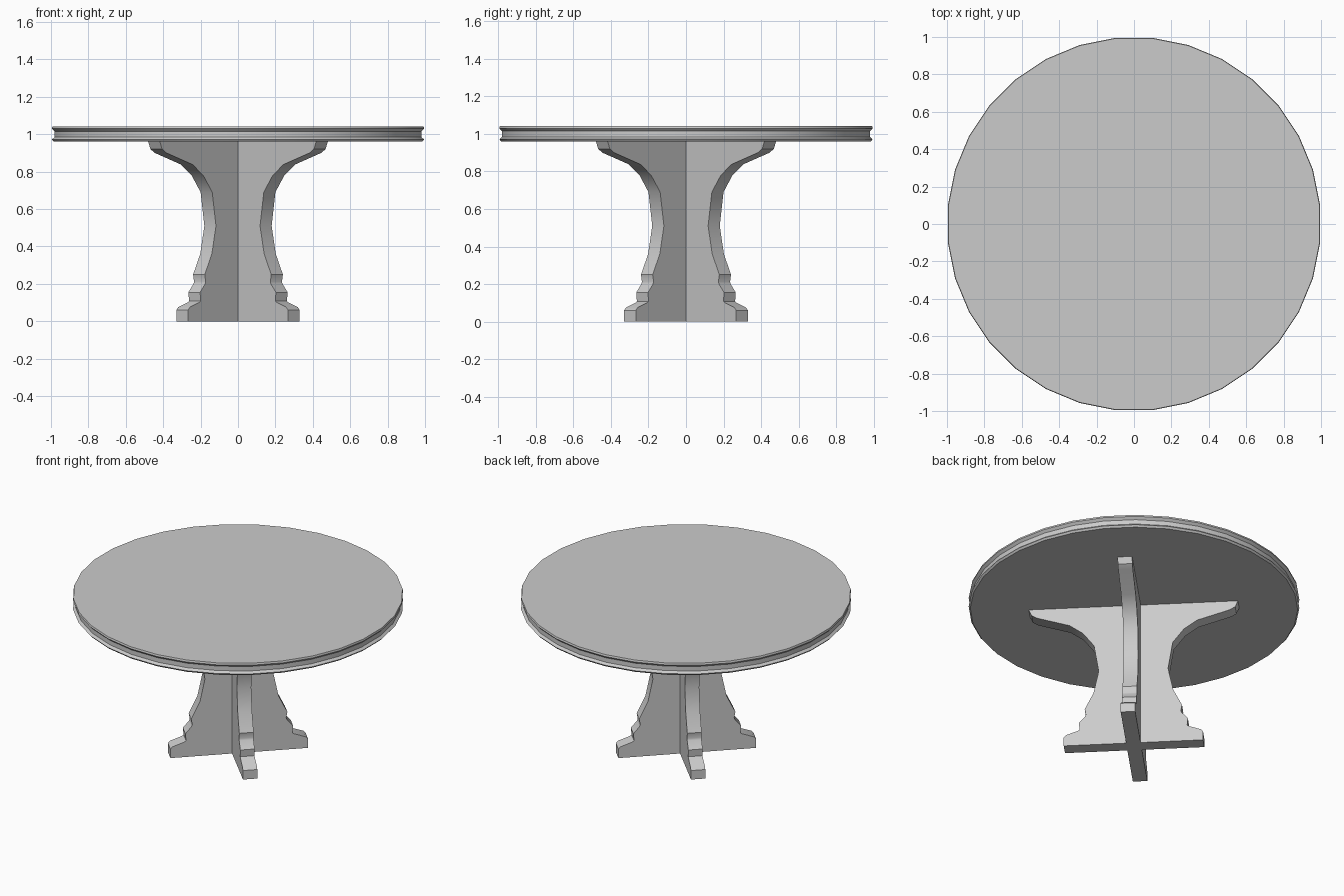
import bpy
import bmesh
from math import pi, sqrt, radians
from mathutils import Matrix, Vector

cube = bpy.data.objects.get("Cube")
if cube:
    bpy.data.objects.remove(cube, do_unlink=True)

grey = bpy.data.materials.new("plain grey")
grey.use_nodes = True
colour = (0.6, 0.6, 0.6, 1)
grey.diffuse_color = colour
grey.node_tree.nodes["Principled BSDF"].inputs["Base Color"].default_value = colour


def finish(bm, name, angle):
    bmesh.ops.recalc_face_normals(bm, faces=bm.faces)
    mesh = bpy.data.meshes.new(name)
    bm.to_mesh(mesh)
    bm.free()
    mesh.materials.append(grey)
    obj = bpy.data.objects.new(name, mesh)
    bpy.context.collection.objects.link(obj)
    bpy.ops.object.select_all(action="DESELECT")
    obj.select_set(True)
    bpy.context.view_layer.objects.active = obj
    bpy.ops.object.shade_smooth_by_angle(angle=radians(angle))
    return obj


# Round top: stacked rings with a shallow groove around the rim
SIDES = 32
RIM = [(0.99, 0.96), (1.0, 0.972), (0.985, 0.985),
       (0.985, 1.015), (1.0, 1.03), (0.997, 1.042)]
bm = bmesh.new()
rings = []
for radius, z in RIM:
    place = Matrix.Translation((0, 0, z)) @ Matrix.Rotation(pi / SIDES, 4, "Z")
    ring = bmesh.ops.create_circle(bm, segments=SIDES, radius=radius, matrix=place)
    rings.append(ring["verts"])
for low, high in zip(rings, rings[1:]):
    for i in range(SIDES):
        j = (i + 1) % SIDES
        bm.faces.new((low[i], low[j], high[j], high[i]))
bm.faces.new(rings[0])
bm.faces.new(rings[-1])
finish(bm, "table_top", 30)

# Pedestal: two shaped boards crossing on the diagonals
THICK = 0.088
EDGE = [(0.33, 0.0), (0.33, 0.06), (0.32, 0.075), (0.27, 0.1), (0.262, 0.108),
        (0.265, 0.155), (0.238, 0.2), (0.235, 0.212), (0.24, 0.25), (0.202, 0.36),
        (0.18, 0.51), (0.2, 0.69), (0.248, 0.78), (0.305, 0.838), (0.445, 0.9),
        (0.468, 0.92), (0.48, 0.96)]


def board(name, turn):
    half = [(x * sqrt(2) - THICK / 2, z) for x, z in EDGE]
    outline = half + [(-x, z) for x, z in reversed(half)]
    bm = bmesh.new()
    face = bm.faces.new([bm.verts.new((x, -THICK / 2, z)) for x, z in outline])
    grown = bmesh.ops.extrude_face_region(bm, geom=[face])["geom"]
    verts = [v for v in grown if isinstance(v, bmesh.types.BMVert)]
    bmesh.ops.translate(bm, verts=verts, vec=Vector((0, THICK, 0)))
    bm.transform(Matrix.Rotation(turn, 4, "Z"))
    finish(bm, name, 35)


board("pedestal_board_a", pi / 4)
board("pedestal_board_b", -pi / 4)
